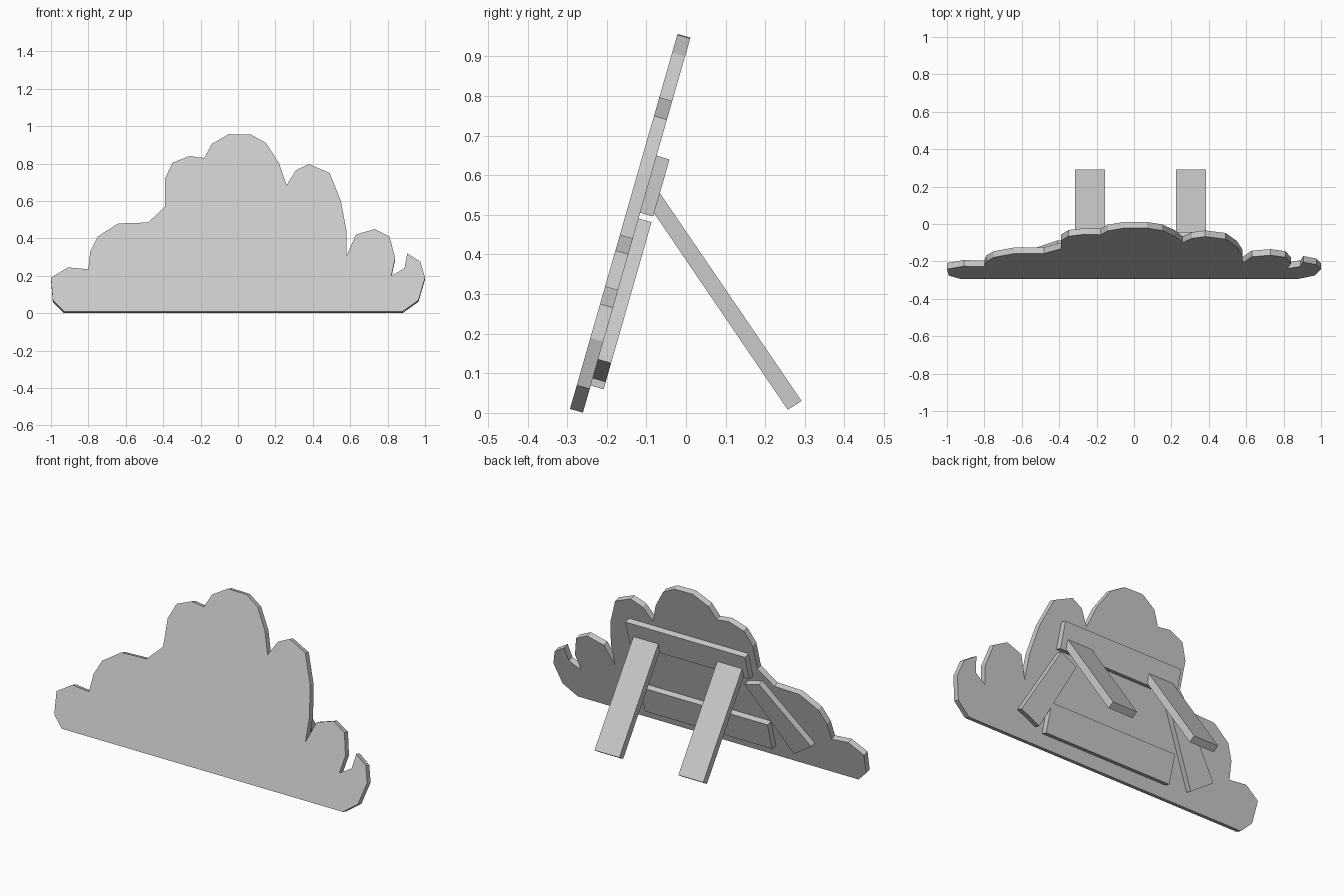
import bpy
import bmesh
import math
from mathutils import Matrix

if "Cube" in bpy.data.objects:
    bpy.data.objects.remove(bpy.data.objects["Cube"])

grey = bpy.data.materials.new("light_grey")
grey.use_nodes = True
COLOUR = (0.6, 0.6, 0.6, 1)
grey.diffuse_color = COLOUR
grey.node_tree.nodes["Principled BSDF"].inputs["Base Color"].default_value = COLOUR

THICK = 0.034
LEAN = math.radians(16)
# Frame of the leaning board: x across, y up the slope, z out of the back
TILT = Matrix(((1, 0, 0, 0),
               (0, math.sin(LEAN), math.cos(LEAN), -0.293),
               (0, math.cos(LEAN), -math.sin(LEAN), 0.01),
               (0, 0, 0, 1)))
# Frame for side profiles: (y, z) outline extruded along x
SIDE = Matrix(((0, 0, 1, 0), (1, 0, 0, 0), (0, 1, 0, 0), (0, 0, 0, 1)))


def plate(name, outline, low, high, frame):
    """Extrude a flat outline from low to high and place it in a frame."""
    bm = bmesh.new()
    base = bm.faces.new([bm.verts.new((u, v, low)) for u, v in outline])
    extruded = bmesh.ops.extrude_face_region(bm, geom=[base])
    top = [g for g in extruded["geom"] if isinstance(g, bmesh.types.BMVert)]
    bmesh.ops.translate(bm, verts=top, vec=(0, 0, high - low))
    bm.transform(frame)
    bmesh.ops.recalc_face_normals(bm, faces=bm.faces)
    mesh = bpy.data.meshes.new(name)
    bm.to_mesh(mesh)
    bm.free()
    mesh.materials.append(grey)
    obj = bpy.data.objects.new(name, mesh)
    bpy.context.collection.objects.link(obj)
    return obj


def rectangle(left, right, bottom, top):
    return [(left, bottom), (right, bottom), (right, top), (left, top)]


# Bush-shaped board: outline as seen from the front, in hundredths
silhouette = [
    (-93, 1), (-99, 7), (-100, 19), (-91, 24.5), (-80, 23.5), (-79, 33),
    (-75, 41), (-64, 48), (-48, 48.5), (-39, 57), (-39, 72), (-35, 80.5),
    (-26, 84), (-18, 83), (-14, 90.5), (-5, 95.7), (7, 95.5), (15, 91),
    (22, 80), (26, 68.5), (31, 76.5), (38, 79.7), (49, 75), (55, 60),
    (58, 44), (58, 30.5), (63, 42), (73, 45), (81, 41), (84, 29.5),
    (82, 20), (89, 24), (90.5, 32), (97.5, 27.5), (100, 19), (96.5, 7),
    (88, 1)]
board = [(x / 100, (z / 100 - 0.01) / math.cos(LEAN)) for x, z in silhouette]
plate("bush_board", board, 0, THICK, TILT)

# Battens fixed to the back
battens = {
    "upper_batten": rectangle(-0.35, 0.42, 0.525, 0.675),
    "lower_batten": rectangle(-0.41, 0.41, 0.071, 0.235),
    "left_diagonal_batten": [(0.46, 0.09), (0.59, 0.14), (0.41, 0.51), (0.3, 0.465)],
    "right_diagonal_batten": [(-0.55, 0.08), (-0.68, 0.17), (-0.41, 0.508), (-0.31, 0.48)],
}
for name, outline in battens.items():
    plate(name, outline, THICK, 2 * THICK, TILT)

# Sloping support legs, cut to sit against the upper batten
leg = [(-0.066, 0.555), (0.292, 0.03), (0.257, 0.008), (-0.081, 0.505)]
for name, centre in (("left_leg", 0.305), ("right_leg", -0.235)):
    plate(name, leg, centre - 0.08, centre + 0.08, SIDE)
